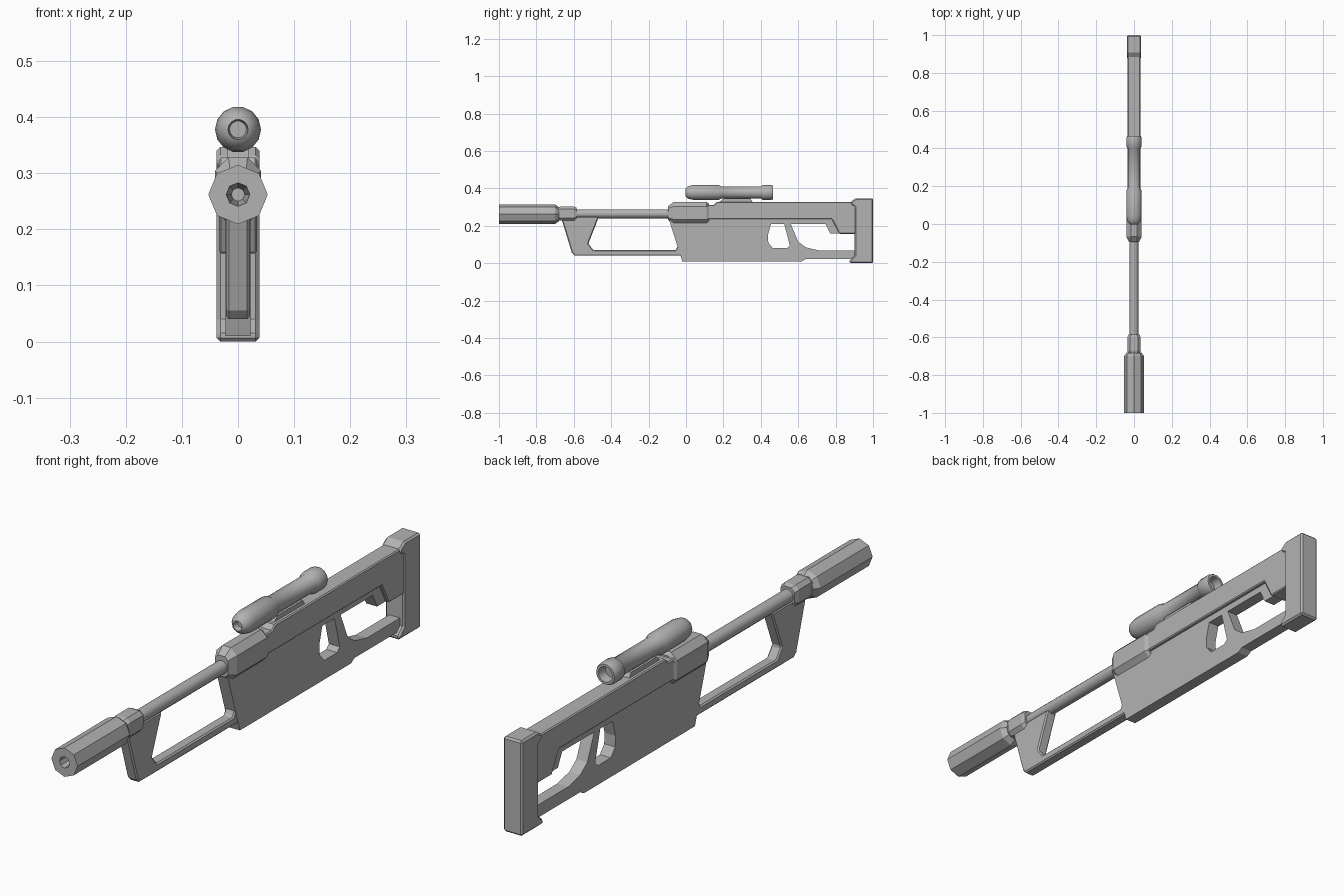
import bpy, bmesh, math

cube = bpy.data.objects.get("Cube")
if cube:
    bpy.data.objects.remove(cube, do_unlink=True)

grey = bpy.data.materials.new("plain grey")
grey.use_nodes = True
grey.diffuse_color = (0.45, 0.45, 0.45, 1)
grey.node_tree.nodes["Principled BSDF"].inputs["Base Color"].default_value = (0.45, 0.45, 0.45, 1)


def finish(name, bm, smooth=None, bevel=0, segments=1):
    """Turn a bmesh into a named, coloured object."""
    bmesh.ops.recalc_face_normals(bm, faces=bm.faces)
    mesh = bpy.data.meshes.new(name)
    bm.to_mesh(mesh)
    bm.free()
    mesh.materials.append(grey)
    ob = bpy.data.objects.new(name, mesh)
    bpy.context.collection.objects.link(ob)
    if bevel:
        mod = ob.modifiers.new("Bevel", 'BEVEL')
        mod.width, mod.segments = bevel, segments
        mod.limit_method, mod.angle_limit = 'ANGLE', math.radians(50)
    if smooth:
        bpy.ops.object.select_all(action='DESELECT')
        ob.select_set(True)
        bpy.context.view_layer.objects.active = ob
        bpy.ops.object.shade_smooth_by_angle(angle=math.radians(smooth))
    return ob


def plate(name, outline, half, **kw):
    """Side outline in (y, z), extruded across x."""
    bm = bmesh.new()
    face = bm.faces.new([bm.verts.new((-half, y, z)) for y, z in outline])
    ext = bmesh.ops.extrude_face_region(bm, geom=[face])
    verts = [v for v in ext["geom"] if isinstance(v, bmesh.types.BMVert)]
    bmesh.ops.translate(bm, verts=verts, vec=(2 * half, 0, 0))
    return finish(name, bm, **kw)


def rings(name, sections, **kw):
    """Loft closed loops of (x, y, z) points and cap both ends."""
    bm = bmesh.new()
    loops = [[bm.verts.new(p) for p in s] for s in sections]
    n = len(loops[0])
    for a, b in zip(loops, loops[1:]):
        for i in range(n):
            j = (i + 1) % n
            bm.faces.new((a[i], a[j], b[j], b[i]))
    bm.faces.new(loops[0])
    bm.faces.new(loops[-1])
    return finish(name, bm, **kw)


def lathe(name, profile, z, sides, **kw):
    """Turned part along y from (y, radius) points."""
    turn = [2 * math.pi * i / sides for i in range(sides)]
    return rings(name, [[(r * math.cos(a), y, z + r * math.sin(a)) for a in turn]
                        for y, r in profile], **kw)


def chamfered(y, half, low, high, c):
    """Rectangular section with cut corners."""
    return [(-half, y, low + c), (-half + c, y, low), (half - c, y, low), (half, y, low + c),
            (half, y, high - c), (half - c, y, high), (-half + c, y, high), (-half, y, high - c)]


# Muzzle and barrel
lathe("muzzle", [(-0.88, 0.012), (-1, 0.021), (-1, 0.053), (-0.70, 0.053), (-0.68, 0.038)], 0.262, 8)
lathe("barrel", [(-0.70, 0.024), (0, 0.024)], 0.264, 12, smooth=35)
rings("barrel_clamp", [chamfered(y, h, 0.265 - k, 0.265 + k, 0.014)
                       for y, h, k in ((-0.69, 0.03, 0.032), (-0.67, 0.035, 0.038),
                                       (-0.60, 0.035, 0.038), (-0.585, 0.029, 0.032))])

# Open front frame below the barrel
plate("front_frame", [(-0.665, 0.235), (-0.61, 0.055), (-0.595, 0.04), (0, 0.04), (0, 0.11),
                      (-0.04, 0.10), (-0.055, 0.07), (-0.495, 0.07), (-0.522, 0.105),
                      (-0.465, 0.25), (-0.60, 0.25)], 0.021, bevel=0.005)

# Lower body with handle, trigger opening and lower rail
plate("lower_body", [(-0.09, 0.23), (-0.02, 0.01), (0.62, 0.01), (0.64, 0.022), (0.92, 0.022),
                     (0.92, 0.068), (0.71, 0.068), (0.64, 0.085), (0.60, 0.115), (0.56, 0.21),
                     (0.56, 0.23), (0.52, 0.23), (0.555, 0.095), (0.54, 0.08), (0.465, 0.08),
                     (0.44, 0.11), (0.438, 0.15), (0.46, 0.23)], 0.022)
plate("spine", [(-0.04, 0.21), (0.745, 0.21), (0.77, 0.16), (0.92, 0.16), (0.92, 0.25),
                (-0.04, 0.25)], 0.022)

# Upper body and stock
plate("upper_body", [(0.05, 0.235), (0.78, 0.235), (0.82, 0.157), (0.94, 0.157), (0.94, 0.328),
                     (0.165, 0.328), (0.15, 0.312), (0.05, 0.312)], 0.034, bevel=0.004)
rings("receiver_front", [chamfered(y, h, lo, hi, c)
                         for y, h, lo, hi, c in ((-0.095, 0.026, 0.23, 0.305, 0.012),
                                                 (-0.065, 0.041, 0.21, 0.328, 0.024),
                                                 (0.11, 0.041, 0.21, 0.328, 0.024),
                                                 (0.122, 0.034, 0.217, 0.318, 0.02))])
plate("butt_pad", [(1, 0), (0.875, 0), (0.875, 0.015), (0.902, 0.04), (0.902, 0.30),
                   (0.88, 0.315), (0.88, 0.328), (0.908, 0.347), (1, 0.347)], 0.038, bevel=0.007)

# Scope and its mount
plate("scope_mount", [(0.17, 0.32), (0.20, 0.345), (0.345, 0.345), (0.36, 0.32)], 0.02)
plate("scope_foot", [(0.20, 0.33), (0.20, 0.36), (0.345, 0.36), (0.345, 0.33)], 0.009)
lathe("scope", [(0.02, 0.015), (-0.003, 0.018), (0.0, 0.024), (0.012, 0.034), (0.03, 0.039),
                (0.045, 0.041), (0.175, 0.041), (0.19, 0.033), (0.40, 0.033), (0.41, 0.041),
                (0.455, 0.041), (0.465, 0.037), (0.465, 0.028), (0.43, 0.024)],
      0.378, 14, smooth=40)
